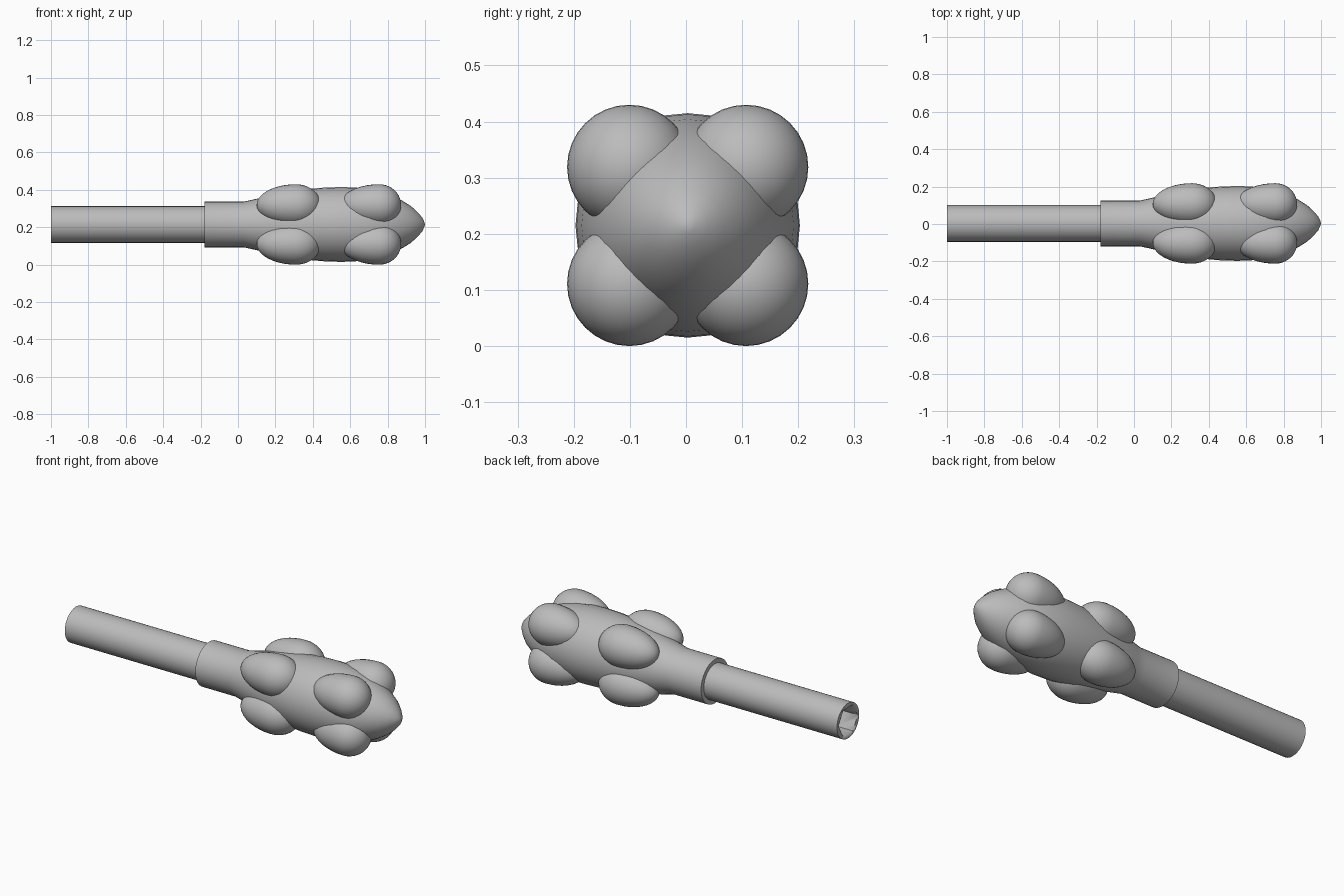
import bpy, bmesh, math
from mathutils import Matrix, Vector

AXIS = Vector((0, 0.003, 0.215))

cube = bpy.data.objects.get("Cube")
if cube:
    bpy.data.objects.remove(cube, do_unlink=True)

grey = bpy.data.materials.new("plain grey")
grey.use_nodes = True
colour = (0.5, 0.5, 0.5, 1)
grey.diffuse_color = colour
grey.node_tree.nodes["Principled BSDF"].inputs["Base Color"].default_value = colour


def finish(name, bm, angle=35):
    bmesh.ops.recalc_face_normals(bm, faces=bm.faces)
    mesh = bpy.data.meshes.new(name)
    bm.to_mesh(mesh)
    bm.free()
    ob = bpy.data.objects.new(name, mesh)
    bpy.context.collection.objects.link(ob)
    mesh.materials.append(grey)
    bpy.ops.object.select_all(action="DESELECT")
    ob.select_set(True)
    bpy.context.view_layer.objects.active = ob
    bpy.ops.object.shade_smooth_by_angle(angle=math.radians(angle))
    return ob


def lathe(name, profile, sides=32):
    """Turn (x, radius) points around the long axis."""
    bm = bmesh.new()
    verts = [bm.verts.new(AXIS + Vector((x, 0, r))) for x, r in profile]
    edges = [bm.edges.new(pair) for pair in zip(verts, verts[1:])]
    bmesh.ops.spin(bm, geom=verts + edges, cent=AXIS, axis=(1, 0, 0),
                   angle=math.tau, steps=sides)
    bmesh.ops.remove_doubles(bm, verts=bm.verts, dist=0.0005)
    return finish(name, bm)


# Handle with a six-sided socket in its end
handle = lathe("handle", [(-1, 0), (-1, 0.098), (-0.1, 0.098), (-0.1, 0)])
bm = bmesh.new()
bmesh.ops.create_cone(bm, cap_ends=True, segments=6, radius1=0.084, radius2=0.084, depth=0.2,
                      matrix=Matrix.Translation(AXIS - Vector((1, 0, 0)))
                      @ Matrix.Rotation(math.pi / 2, 4, "Y"))
cutter = finish("socket_cutter", bm)
cutter.hide_render = True
cutter.hide_set(True)
cut = handle.modifiers.new("socket", "BOOLEAN")
cut.operation = "DIFFERENCE"
cut.solver = "EXACT"
cut.object = cutter
bpy.context.view_layer.objects.active = handle
bpy.ops.object.modifier_apply(modifier=cut.name)
bpy.data.objects.remove(cutter, do_unlink=True)

# Swollen head with its straight collar
lathe("head", [(-0.18, 0), (-0.18, 0.122), (0.03, 0.122), (0.09, 0.135), (0.16, 0.152),
               (0.26, 0.173), (0.36, 0.188), (0.46, 0.197), (0.55, 0.2), (0.62, 0.198),
               (0.7, 0.189), (0.77, 0.173), (0.83, 0.151), (0.88, 0.126), (0.925, 0.098),
               (0.96, 0.066), (0.985, 0.037), (0.996, 0.014), (1, 0)])


# Egg-shaped studs: two rings of four, long end towards the handle
def stud(name, x, back, front, side_y, side_z):
    bm = bmesh.new()
    bmesh.ops.create_uvsphere(bm, u_segments=32, v_segments=20, radius=1,
                              matrix=Matrix.Rotation(math.pi / 2, 4, "Y"))
    centre = AXIS + Vector((x, side_y * 0.104, side_z * 0.104))
    for v in bm.verts:
        length = front if v.co.x > 0 else back
        v.co = centre + Vector((v.co.x * length, v.co.y * 0.111, v.co.z * 0.111))
    finish(name, bm, 60)


for row, x, back, front in (("rear", 0.31, 0.21, 0.133), ("front", 0.755, 0.21, 0.117)):
    for y, side in ((-1, "right"), (1, "left")):
        for z, level in ((-1, "lower"), (1, "upper")):
            stud(f"{row}_{level}_{side}_stud", x, back, front, y, z)
